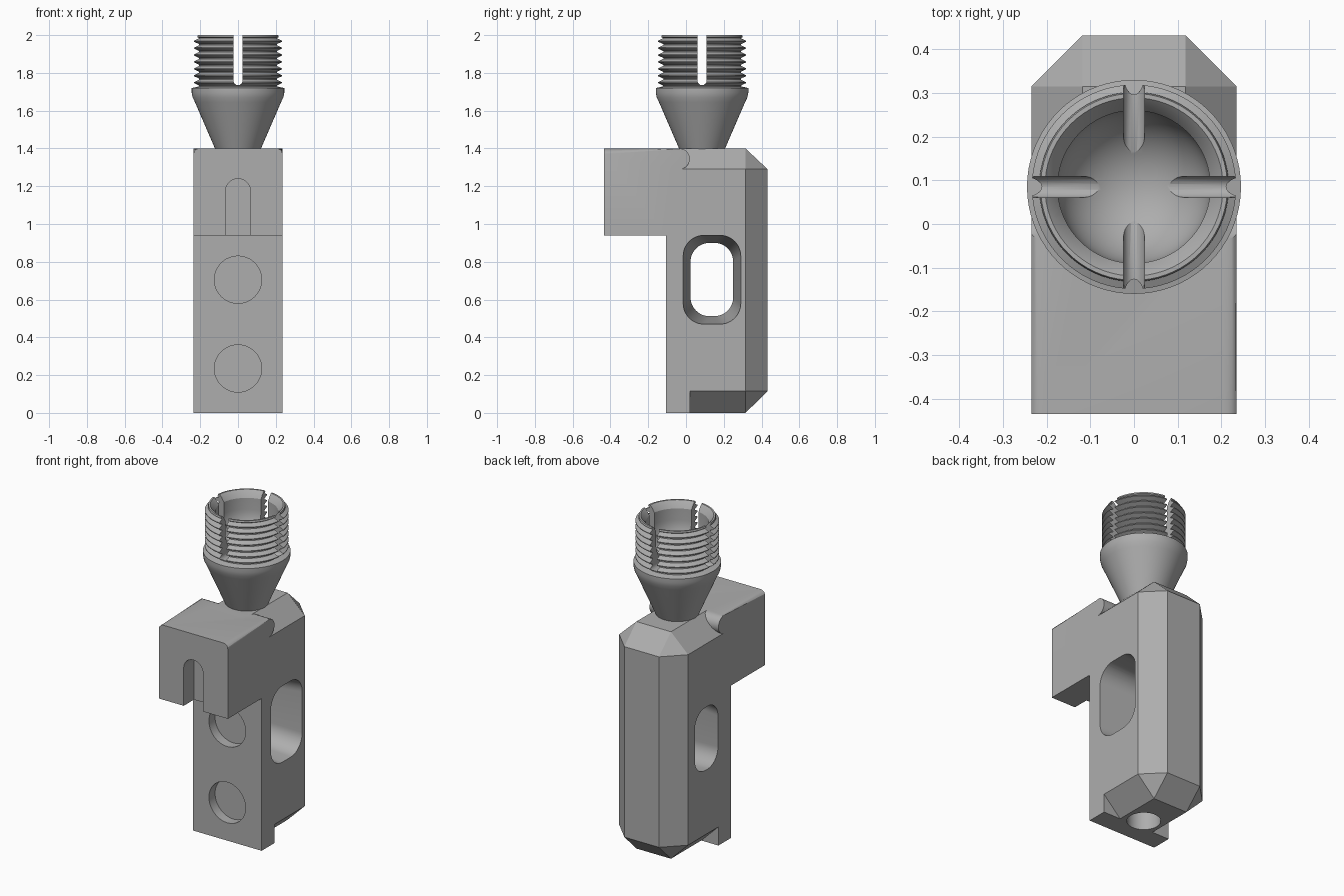
import bpy, bmesh, math
from mathutils import Vector

cube = bpy.data.objects.get("Cube")
if cube:
    bpy.data.objects.remove(cube, do_unlink=True)

grey = bpy.data.materials.new("plain_grey")
grey.use_nodes = True
COLOR = (0.42, 0.42, 0.42, 1)
grey.diffuse_color = COLOR
grey.node_tree.nodes["Principled BSDF"].inputs["Base Color"].default_value = COLOR

CUP_Y = 0.085
HALF = 0.235     # half width of the body
TOP = 1.4


def to_object(name, bm):
    bmesh.ops.recalc_face_normals(bm, faces=bm.faces)
    mesh = bpy.data.meshes.new(name)
    bm.to_mesh(mesh)
    bm.free()
    obj = bpy.data.objects.new(name, mesh)
    bpy.context.collection.objects.link(obj)
    mesh.materials.append(grey)
    return obj


def place(p, axis, d):
    """Put a 2D point in the plane across the axis, at depth d."""
    u, v = p
    return {"x": (d, u, v), "y": (u, d, v), "z": (u, v, d)}[axis]


def loft(name, axis, start, end, lo, hi):
    """Solid between two matching outlines."""
    bm = bmesh.new()
    a = [bm.verts.new(place(p, axis, lo)) for p in start]
    b = [bm.verts.new(place(p, axis, hi)) for p in end]
    bm.faces.new(a)
    bm.faces.new(b)
    for i in range(len(a)):
        j = (i + 1) % len(a)
        bm.faces.new((a[i], a[j], b[j], b[i]))
    return to_object(name, bm)


def arc(cu, cv, r, a0, a1, n=12):
    steps = [math.radians(a0 + (a1 - a0) * i / n) for i in range(n + 1)]
    return [(cu + r * math.cos(t), cv + r * math.sin(t)) for t in steps]


def circle(cu, cv, r, n=48):
    return arc(cu, cv, r, 0, 360, n)[:-1]


def round_rect(u0, u1, v0, v1, r):
    return (arc(u1 - r, v1 - r, r, 0, 90) + arc(u0 + r, v1 - r, r, 90, 180)
            + arc(u0 + r, v0 + r, r, 180, 270) + arc(u1 - r, v0 + r, r, 270, 360))


def combine(obj, other, operation):
    bpy.context.view_layer.objects.active = obj
    mod = obj.modifiers.new(operation.lower(), "BOOLEAN")
    mod.operation, mod.object, mod.solver = operation, other, "EXACT"
    bpy.ops.object.modifier_apply(modifier=mod.name)
    bpy.data.objects.remove(other, do_unlink=True)


def smooth(obj, degrees):
    bpy.ops.object.select_all(action="DESELECT")
    obj.select_set(True)
    bpy.context.view_layer.objects.active = obj
    bpy.ops.object.shade_smooth_by_angle(angle=math.radians(degrees))


# Front plate with overhanging arm, top side edges rounded
side = [(-0.435, 0.94), (-0.105, 0.94), (-0.105, 0), (0.02, 0), (0.02, 1.29)]
side += [(-0.035 + 0.0 + u, v) for u, v in arc(0, 1.345, 0.055, -90, 90)]
side += [(-0.435, TOP)]
body = loft("body", "x", side, side, -HALF, HALF)
bm = bmesh.new()
bm.from_mesh(body.data)
edges = [e for e in bm.edges
         if all(v.co.z > TOP - 0.001 for v in e.verts)
         and abs(e.verts[0].co.x - e.verts[1].co.x) < 0.001]
bmesh.ops.bevel(bm, geom=edges, offset=0.03, segments=5, profile=0.5, affect="EDGES")
bm.to_mesh(body.data)
bm.free()

# Faceted rear block
bm = bmesh.new()
for s in (-1, 1):
    for z_cap, z_mid in ((0, 0.115), (TOP, 1.29)):
        for y in (-0.06, 0.315):
            bm.verts.new((s * 0.118, y, z_cap))
            bm.verts.new((s * HALF, y, z_mid))
        bm.verts.new((s * 0.118, 0.432, z_mid))
bmesh.ops.convex_hull(bm, input=bm.verts)
combine(body, to_object("rear_block", bm), "UNION")

# Tapered side window
combine(body, loft("window_cutter", "x",
                   round_rect(0.024, 0.25, 0.512, 0.9, 0.1),
                   round_rect(-0.015, 0.29, 0.47, 0.94, 0.11),
                   -HALF, HALF), "DIFFERENCE")

# Shallow round front recesses
for z in (0.235, 0.705):
    ring = circle(0, z, 0.125)
    combine(body, loft("recess_cutter", "y", ring, ring, -0.2, -0.045), "DIFFERENCE")

# Arched notch in the arm front
arch = [(-0.066, 0.9), (0.066, 0.9)] + arc(0, 1.174, 0.066, 0, 180, 20)
combine(body, loft("notch_cutter", "y", arch, arch, -0.5, -0.335), "DIFFERENCE")

# Bottom bore
ring = circle(0, CUP_Y, 0.095)
combine(body, loft("bore_cutter", "z", ring, ring, -0.1, 0.3), "DIFFERENCE")
smooth(body, 25)

# Threaded cup: turned profile of (radius, height)
profile = [(0, 1.38), (0.112, 1.38), (0.122, TOP), (0.228, 1.645), (0.24, 1.67),
           (0.245, 1.695), (0.245, 1.72), (0.207, 1.728)]
pitch = 0.0365
for k in range(7):
    z = 1.73 + k * pitch
    profile += [(0.207, z + 0.003), (0.234, z + 0.016),
                (0.234, z + 0.021), (0.207, z + pitch - 0.002)]
profile += [(0.217, 1.99), (0.214, 2.0), (0.204, 2.0), (0.19, 1.985), (0.175, 1.96)]
profile += arc(0, 1.89, 0.175, 0, -90, 14)[:-1] + [(0, 1.715)]
bm = bmesh.new()
verts = [bm.verts.new((r, 0, z)) for r, z in profile]
path = [bm.edges.new(pair) for pair in zip(verts, verts[1:])]
bmesh.ops.spin(bm, geom=verts + path, cent=(0, 0, 0), axis=(0, 0, 1),
               angle=math.tau, steps=72)
bmesh.ops.remove_doubles(bm, verts=bm.verts, dist=0.0005)
bmesh.ops.translate(bm, verts=bm.verts, vec=Vector((0, CUP_Y, 0)))
cup = to_object("threaded_cup", bm)

# Four slots across the cup wall
for axis, centre in (("x", CUP_Y), ("y", 0)):
    slit = [(centre + 0.024, 2.1), (centre - 0.024, 2.1)]
    slit += arc(centre, 1.759, 0.024, 180, 360)
    mid = 0 if axis == "x" else CUP_Y
    combine(cup, loft("slit_cutter", axis, slit, slit, mid - 0.4, mid + 0.4), "DIFFERENCE")
smooth(cup, 30)
